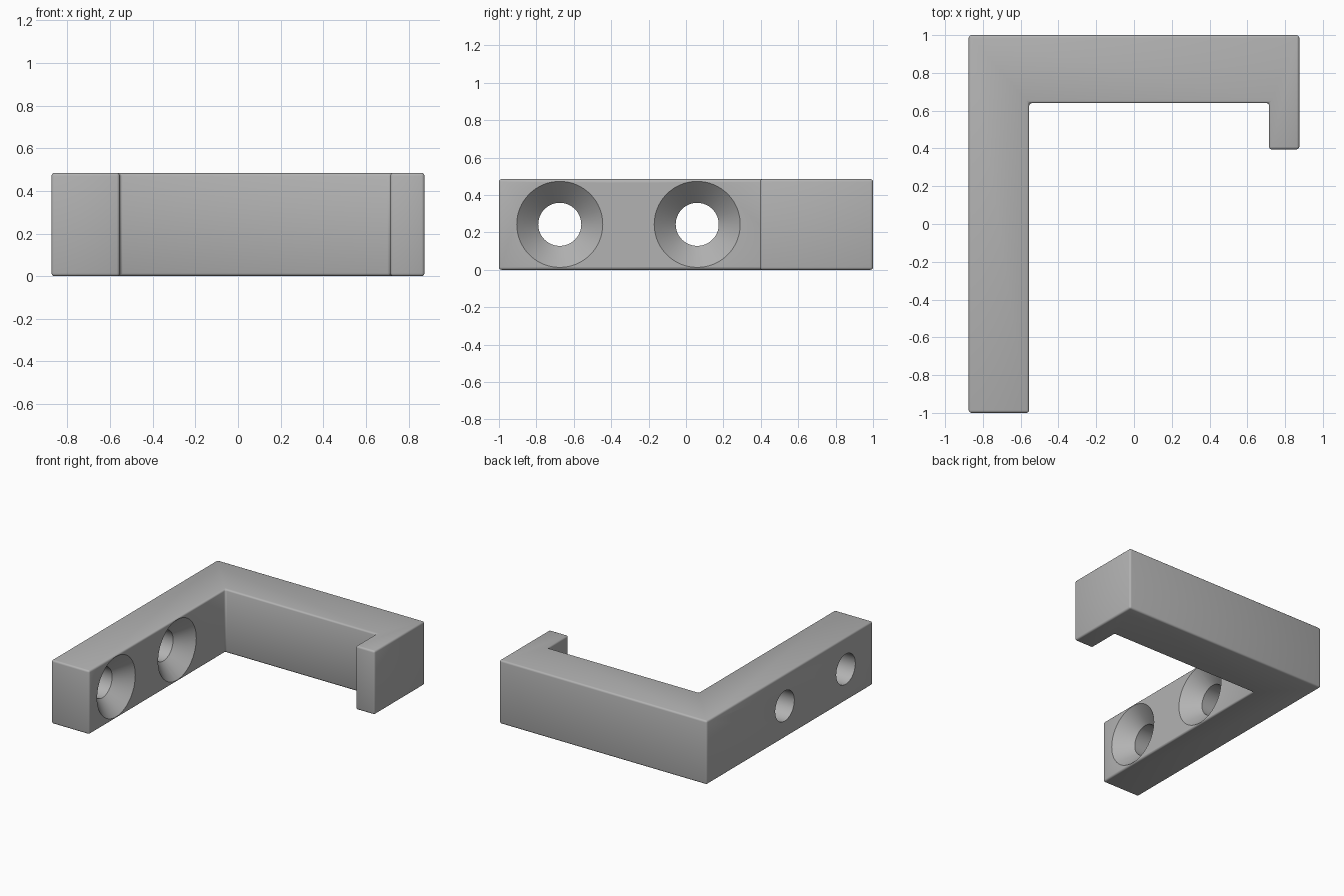
import bpy
import bmesh
import math

cube = bpy.data.objects.get("Cube")
if cube:
    bpy.data.objects.remove(cube, do_unlink=True)

HEIGHT = 0.485
HOLE_Z = 0.243
LEG_OUTER, LEG_INNER = -0.875, -0.555

# Plain grey finish
grey = bpy.data.materials.new("plain grey")
grey.use_nodes = True
colour = (0.45, 0.45, 0.45, 1)
grey.diffuse_color = colour
grey.node_tree.nodes["Principled BSDF"].inputs["Base Color"].default_value = colour


def add_object(name, bm):
    bmesh.ops.recalc_face_normals(bm, faces=bm.faces)
    mesh = bpy.data.meshes.new(name)
    bm.to_mesh(mesh)
    bm.free()
    mesh.materials.append(grey)
    obj = bpy.data.objects.new(name, mesh)
    bpy.context.collection.objects.link(obj)
    return obj


# Hooked bracket: long leg, back bar and short lip as one outline
outline = [(LEG_OUTER, -1), (LEG_INNER, -1), (LEG_INNER, 0.64), (0.715, 0.64),
           (0.715, 0.395), (0.875, 0.395), (0.875, 1), (LEG_OUTER, 1)]
bm = bmesh.new()
base = bm.faces.new([bm.verts.new((x, y, 0)) for x, y in outline])
top = bmesh.ops.extrude_face_region(bm, geom=[base])["geom"]
bmesh.ops.translate(bm, vec=(0, 0, HEIGHT),
                    verts=[g for g in top if isinstance(g, bmesh.types.BMVert)])
bmesh.ops.recalc_face_normals(bm, faces=bm.faces)
bmesh.ops.bevel(bm, geom=bm.edges[:], offset=0.014, segments=3,
                profile=0.5, affect='EDGES')
bracket = add_object("hooked_bracket", bm)


# Countersunk screw hole cutter: a profile spun about the x direction
def hole_cutter(name, y):
    bm = bmesh.new()
    profile = [(LEG_OUTER - 0.1, 0), (LEG_OUTER - 0.1, 0.115),
               (LEG_INNER - 0.115, 0.115), (LEG_INNER, 0.23),
               (LEG_INNER + 0.1, 0.23), (LEG_INNER + 0.1, 0)]
    verts = [bm.verts.new((x, y, HOLE_Z + r)) for x, r in profile]
    edges = [bm.edges.new(pair) for pair in zip(verts, verts[1:])]
    bmesh.ops.spin(bm, geom=verts + edges, cent=(0, y, HOLE_Z), axis=(1, 0, 0),
                   angle=math.tau, steps=64)
    bmesh.ops.remove_doubles(bm, verts=bm.verts, dist=0.0001)
    cutter = add_object(name, bm)
    cutter.hide_render = True
    return cutter


bpy.context.view_layer.objects.active = bracket
bracket.select_set(True)
for name, y in (("front_hole", -0.675), ("rear_hole", 0.06)):
    cutter = hole_cutter(name, y)
    mod = bracket.modifiers.new(name, 'BOOLEAN')
    mod.operation = 'DIFFERENCE'
    mod.solver = 'EXACT'
    mod.object = cutter
    bpy.ops.object.modifier_apply(modifier=mod.name)
    bpy.data.objects.remove(cutter, do_unlink=True)

bpy.ops.object.shade_smooth_by_angle(angle=math.radians(35))
